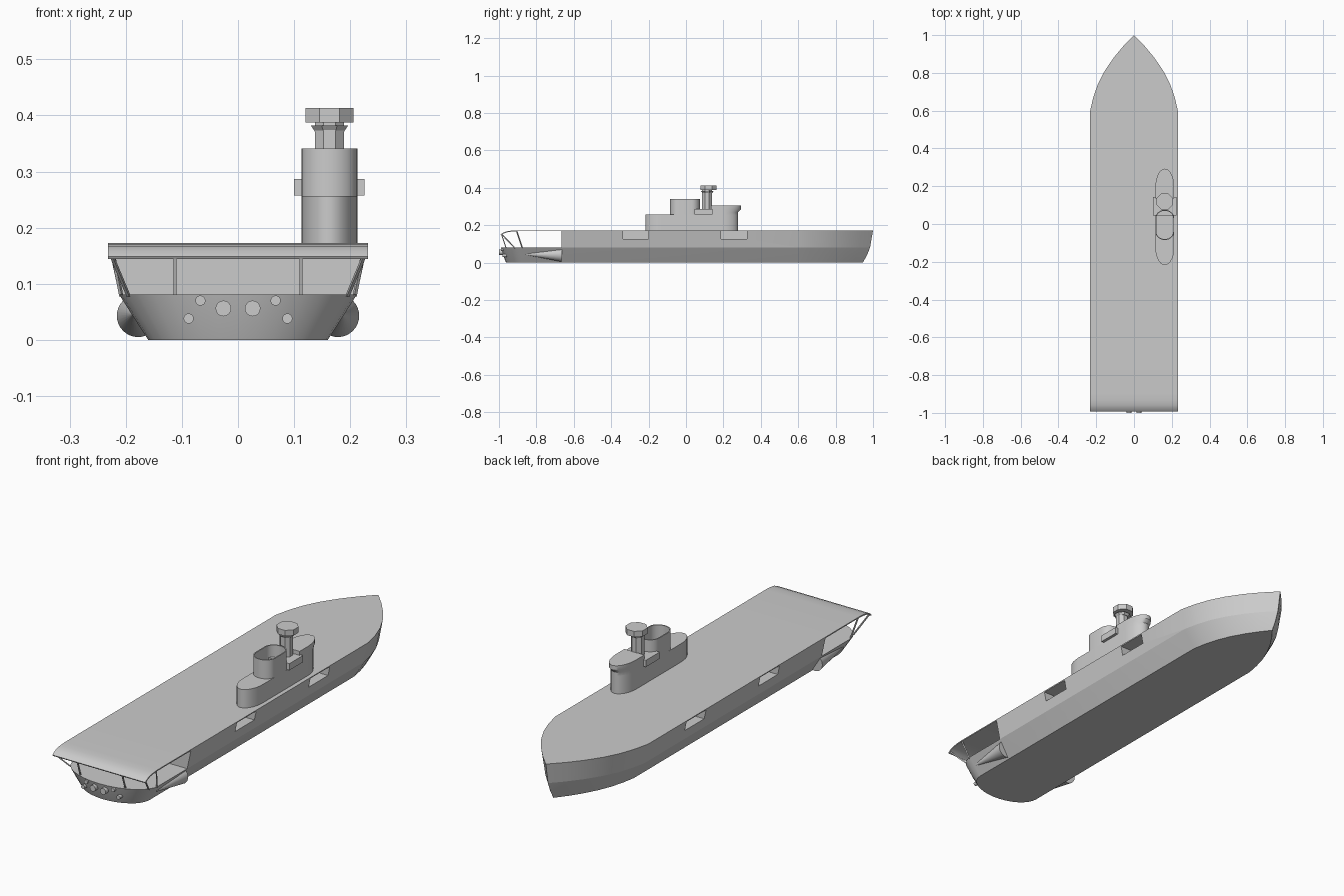
import bpy, bmesh, math
from mathutils import Vector

if "Cube" in bpy.data.objects:
    bpy.data.objects.remove(bpy.data.objects["Cube"])


def finish(name, bm, smooth=True, angle=30):
    bmesh.ops.remove_doubles(bm, verts=bm.verts, dist=1e-5)
    bmesh.ops.recalc_face_normals(bm, faces=bm.faces)
    me = bpy.data.meshes.new(name)
    bm.to_mesh(me)
    bm.free()
    ob = bpy.data.objects.new(name, me)
    bpy.context.collection.objects.link(ob)
    if smooth:
        bpy.ops.object.select_all(action='DESELECT')
        ob.select_set(True)
        bpy.context.view_layer.objects.active = ob
        bpy.ops.object.shade_smooth_by_angle(angle=math.radians(angle))
    return ob


def loft(name, rings, smooth=True):
    """Skin closed rings of equal length and cap both ends."""
    bm = bmesh.new()
    vs = [[bm.verts.new(p) for p in r] for r in rings]
    n = len(vs[0])
    for a, b in zip(vs, vs[1:]):
        for i in range(n):
            j = (i + 1) % n
            bm.faces.new((a[i], a[j], b[j], b[i]))
    bm.faces.new(vs[0])
    bm.faces.new(vs[-1])
    return finish(name, bm, smooth)


def box(name, x0, x1, y0, y1, z0, z1):
    return loft(name, [[(x0, y0, z), (x1, y0, z), (x1, y1, z), (x0, y1, z)] for z in (z0, z1)], False)


def rod(name, p, q, r0, r1=None, n=20, turn=0.0):
    """Cylinder or cone from p to q."""
    p, q = Vector(p), Vector(q)
    rot = (q - p).to_track_quat('Z', 'Y')
    rings = []
    for c, r in ((p, r0), (q, r0 if r1 is None else r1)):
        rings.append([c + rot @ Vector((r * math.cos(turn + math.tau * i / n),
                                        r * math.sin(turn + math.tau * i / n), 0)) for i in range(n)])
    return loft(name, rings, n > 8)


# Hull outlines
BOW = [(0, 1), (.175, .93), (.35, .825), (.525, .67), (.7, .465), (.85, .25), (1, .002)]


def hull_ring(z, hw, tip, corner, stern):
    right = [(hw * w, .6 + t * (tip - .6), z) for t, w in BOW]
    left = [(-x, y, z) for x, y, _ in reversed(right)]
    arc = []
    if stern < corner:
        for i in range(17):
            a = math.pi * i / 16
            arc.append((-hw * math.cos(a), corner - (corner - stern) * math.sin(a), z))
    else:
        arc = [(-hw, corner, z), (hw, corner, z)]
    return right + left + arc


loft("lower_hull", [hull_ring(0, .16, .945, -.86, -.962),
                    hull_ring(.04, .186, .968, -.865, -.978),
                    hull_ring(.081, .212, .984, -.87, -.99)])
upper = loft("upper_hull", [hull_ring(.081, .212, .984, -.665, -.665),
                            hull_ring(.173, .232, 1.0, -.665, -.665)])

# Side openings cut into the upper hull
for s in (-1, 1):
    for y0, y1 in ((-.337, -.2), (.187, .325)):
        xs = sorted((s * .15, s * .3))
        cut = box("opening_cutter", xs[0], xs[1], y0, y1, .126, .168)
        cut.hide_render = True
        cut.hide_viewport = True
        m = upper.modifiers.new("opening", 'BOOLEAN')
        m.object = cut
        m.solver = 'EXACT'

# Overhanging aft deck with rounded-down lip
lip = [(-.665, .173), (-.9, .173), (-.935, .171), (-.96, .167), (-.98, .159), (-.992, .149)]
prof = lip + [(y + .003, z - .005) for y, z in reversed(lip)]
loft("aft_deck", [[(x, y, z) for y, z in prof] for x in (-.232, .232)])

# Deck supports at the stern
for s in (-1, 1):
    rod("aft_post", (s * .112, -.962, .078), (s * .112, -.986, .151), .0038, n=4, turn=math.pi / 4)
    rod("corner_post", (s * .208, -.905 + .03, .078), (s * .226, -.905, .169), .0038, n=4, turn=math.pi / 4)
    rod("lip_post", (s * .195, -.93 + .015, .078), (s * .226, -.985, .152), .0038, n=4, turn=math.pi / 4)
    # Tapered side fairing and stern pipes
    rod("side_fairing", (s * .178, -.665, .043), (s * .186, -.875, .046), .038, .001, 32)
    rod("large_stern_pipe", (s * .026, -.95, .056), (s * .026, -1.0, .056), .014)
    rod("upper_stern_pipe", (s * .067, -.93, .07), (s * .067, -.99, .07), .009)
    rod("lower_stern_pipe", (s * .088, -.92, .038), (s * .088, -.98, .038), .009)

# Island superstructure
CX = .163


def oblong(z, y0, y1, hw, e0, e1, n=14):
    """Plan outline with elliptical ends of length e0 (aft) and e1 (forward)."""
    pts = []
    for i in range(n + 1):
        a = math.pi * i / n
        pts.append((CX + hw * math.cos(a), y1 - e1 + e1 * math.sin(a), z))
    if e0:
        for i in range(n + 1):
            a = math.pi * (1 + i / n)
            pts.append((CX + hw * math.cos(a), y0 + e0 + e0 * math.sin(a), z))
    else:
        pts += [(CX - hw, y0, z), (CX + hw, y0, z)]
    return pts


loft("island_base", [oblong(z, -.217, .278, .05, .09, .085) for z in (.17, .256)])
loft("bridge", [oblong(z, .135, y, .05, 0, e) for z, y, e in
                ((.25, .278, .085), (.27, .278, .085), (.285, .293, .1), (.305, .293, .1))])
loft("funnel", [oblong(z, -.085, .075, hw, e, e) if not k else oblong(z, -.08, .07, hw, e, e)
                for z, hw, e, k in ((.25, .05, .045, 0), (.341, .05, .045, 0),
                                    (.341, .045, .04, 1), (.275, .045, .04, 1))])
box("bridge_wings", .1, .225, .045, .143, .257, .287)

# Mast with collar and eight-sided top
T = math.pi / 8
rod("mast", (CX, .112, .28), (CX, .112, .39), .028, n=8, turn=T)
rod("mast_collar", (CX, .114, .371), (CX, .114, .382), .028, .036, 8, T)
rod("mast_top", (CX, .12, .387), (CX, .12, .413), .0465, n=8, turn=T)
